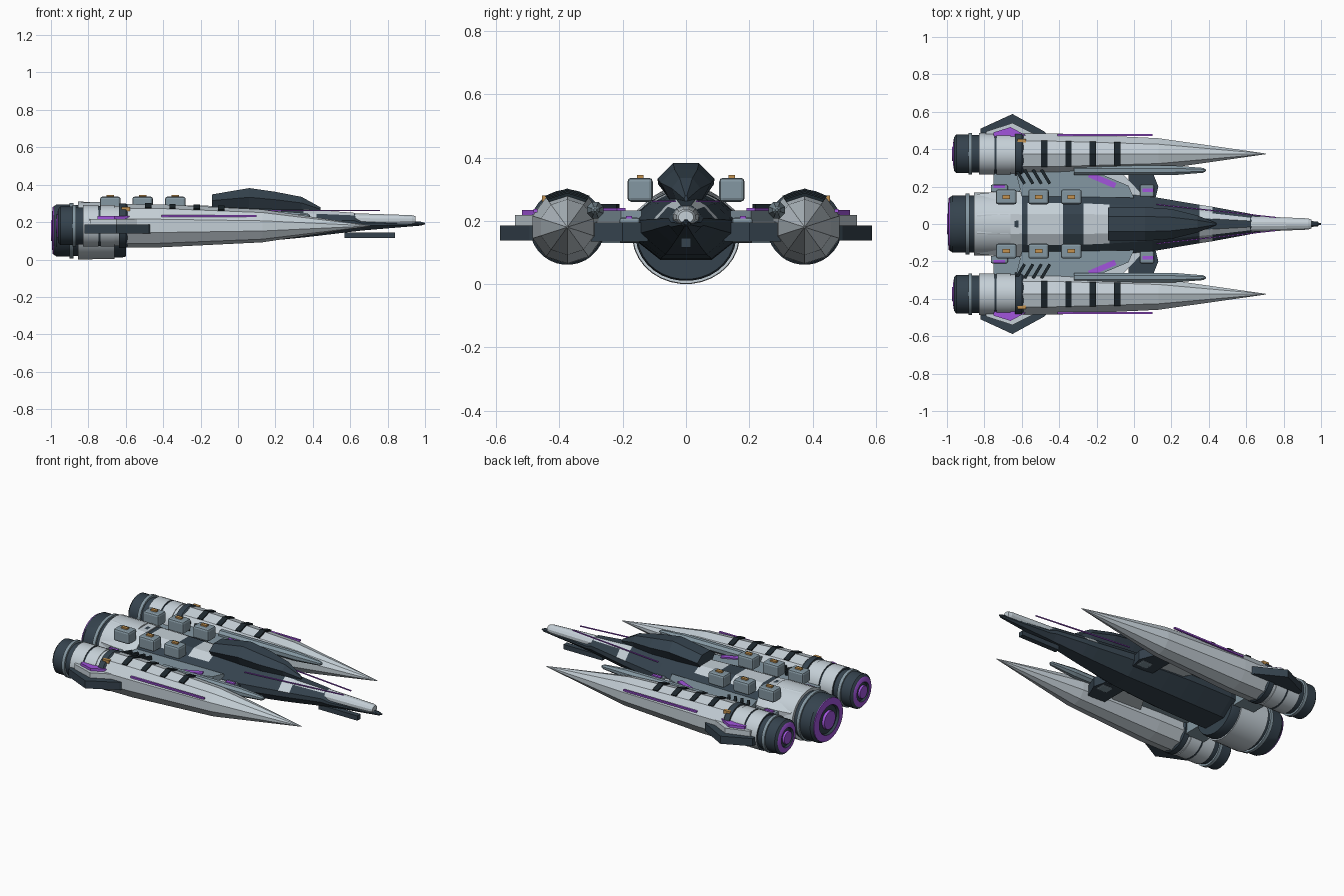
import bpy, bmesh
from math import sin, cos, pi
from mathutils import Vector

if "Cube" in bpy.data.objects:
    bpy.data.objects.remove(bpy.data.objects["Cube"])


def material(name, r, g, b):
    m = bpy.data.materials.new(name)
    m.diffuse_color = (r, g, b, 1)
    m.use_nodes = True
    m.node_tree.nodes["Principled BSDF"].inputs["Base Color"].default_value = m.diffuse_color
    return m


LIGHT = material("light_plating", 0.56, 0.63, 0.68)
STEEL = material("blue_steel", 0.23, 0.31, 0.36)
DARK = material("dark_armour", 0.035, 0.055, 0.075)
BLACK = material("black_trim", 0.012, 0.02, 0.026)
GLOW = material("purple_glow", 0.36, 0.09, 0.72)
AMBER = material("amber_lamp", 0.55, 0.29, 0.08)


def loft(name, rings, mats, pick=None, mirror=False, bevel=0, smooth=False):
    """Skin a list of equal-length rings and cap both ends."""
    mats = mats if isinstance(mats, list) else [mats]
    bm = bmesh.new()
    vs = [[bm.verts.new(p) for p in ring] for ring in rings]
    n = len(rings[0])
    for i in range(len(vs) - 1):
        for j in range(n):
            k = (j + 1) % n
            f = bm.faces.new((vs[i][j], vs[i][k], vs[i + 1][k], vs[i + 1][j]))
            f.material_index = pick(i, j) if pick else 0
    for i, ring in ((0, vs[0]), (len(vs) - 2, vs[-1])):
        f = bm.faces.new(ring)
        f.material_index = pick(i, -1) if pick else 0
    bmesh.ops.recalc_face_normals(bm, faces=bm.faces[:])
    me = bpy.data.meshes.new(name)
    bm.to_mesh(me)
    bm.free()
    for m in mats:
        me.materials.append(m)
    ob = bpy.data.objects.new(name, me)
    bpy.context.collection.objects.link(ob)
    if smooth:
        bpy.ops.object.select_all(action='DESELECT')
        ob.select_set(True)
        bpy.context.view_layer.objects.active = ob
        bpy.ops.object.shade_smooth_by_angle(angle=0.6)
    if bevel:
        b = ob.modifiers.new("bevel", 'BEVEL')
        b.width, b.segments = bevel, 2
    if mirror:
        ob.modifiers.new("mirror", 'MIRROR').use_axis = (False, True, False)
    return ob


def plate(name, outline, z0, z1, mat, **kw):
    return loft(name, [[(x, y, z) for x, y in outline] for z in (z0, z1)], mat, **kw)


def box(name, c, s, mat, **kw):
    x, y, z = (v / 2 for v in s)
    out = [(c[0] + a * x, c[1] + b * y) for a, b in ((-1, -1), (1, -1), (1, 1), (-1, 1))]
    return plate(name, out, c[2] - z, c[2] + z, mat, **kw)


def strip(name, a, b, w, h, mat, **kw):
    """Thin bar from a to b, w across and h tall."""
    a, b = Vector(a), Vector(b)
    side = (b - a).cross(Vector((0, 0, 1))).normalized()
    up = side.cross(b - a).normalized()
    offs = [side * (i * w / 2) + up * (j * h / 2) for i, j in ((-1, -1), (1, -1), (1, 1), (-1, 1))]
    return loft(name, [[p + o for o in offs] for p in (a, b)], mat, **kw)


def ring(x, y, z, r, n, sy=1):
    return [(x, y + sy * r * cos(2 * pi * (j + .5) / n), z + r * sin(2 * pi * (j + .5) / n)) for j in range(n)]


def lathe(name, prof, y, z, mats, idx=None, n=32, sy=1, **kw):
    return loft(name, [ring(x, y, z, r, n, sy) for x, r in prof], mats,
                (lambda i, j: idx[i]) if idx else None, **kw)


# Main hull: ten-sided section, white panels on the upper faces
SECTION = [(.3, 1), (.62, .86), (1, .58), (1, .36), (.45, 0),
           (-.45, 0), (-1, .36), (-1, .58), (-.62, .86), (-.3, 1)]
HULL = [(-.66, .165, .08, .285), (-.57, .18, .076, .295), (-.38, .18, .078, .293),
        (-.27, .178, .08, .29), (-.13, .168, .085, .287), (.1, .145, .094, .28),
        (.35, .103, .118, .268), (.42, .092, .126, .264), (.62, .055, .15, .25),
        (.66, .048, .155, .225), (.985, .012, .182, .198)]
WHITE = {1: (9, 0, 8), 3: (9, 0, 8), 6: (0, 8, 1, 7), 7: (0, 8)}
loft("hull", [[(x, w * a, z0 + (z1 - z0) * b) for a, b in SECTION] for x, w, z0, z1 in HULL],
     [DARK, LIGHT], lambda i, j: int(j in WHITE.get(i, ())))

# Canopy
CANOPY = [(.45, 1), (1, .58), (.6, 0), (-.6, 0), (-1, .58), (-.45, 1)]
loft("canopy", [[(x, w * a, z0 + (z1 - z0) * b) for a, b in CANOPY] for x, w, z0, z1 in
                ((-.14, .088, .27, .348), (.06, .09, .265, .382), (.2, .08, .262, .362),
                 (.34, .045, .258, .335), (.44, .006, .255, .28))], DARK)

# Nose barrel, tip and gun below
lathe("nose_barrel", [(.6, .036), (.7, .034), (.93, .026), (.95, .02)], 0, .212, LIGHT, n=12, sy=1.2)
lathe("nose_tip", [(.93, .013), (.975, .012), (1.0, .004)], 0, .192, DARK, n=8)
box("nose_gun", (.705, 0, .13), (.27, .032, .03), DARK)
strip("nose_light_strip", (.12, .105, .262), (.76, .035, .262), .006, .006, GLOW, mirror=True)

# Main engine: housing, bands, nozzle, glow ring and core
lathe("main_engine", [(-.6, .14), (-.62, .145), (-.66, .145), (-.66, .153), (-.855, .155), (-.855, .138),
                      (-.88, .138), (-.88, .149), (-.9, .149), (-.9, .14), (-.97, .14), (-.985, .13),
                      (-.99, .13), (-.995, .09), (-.98, .085), (-.985, .06)],
      0, .155, [DARK, LIGHT, STEEL, GLOW], [0, 0, 1, 1, 1, 0, 2, 2, 2, 0, 0, 3, 3, 0, 0], sy=1.1, smooth=True)
lathe("main_engine_core", [(-.97, .06), (-1.0, .055)], 0, .155, GLOW, n=24, smooth=True)

# Upper rear fairing blending the hull into the engine
loft("rear_fairing", [[(x, w * a, z0 + (z1 - z0) * b) for a, b in SECTION] for x, w, z0, z1 in
                      ((-.84, .16, .09, .305), (-.66, .18, .09, .3), (-.6, .172, .09, .298))], [LIGHT, DARK],
     lambda i, j: int(j in (3, 4, 5)))

# Side nacelles: ten-sided spikes with engines
NY, NZ = .375, .18
loft("nacelle_body", [ring(x, NY, NZ, r, 10) for x, r in
                      ((-.63, .116), (-.42, .115), (.13, .088), (.705, .002))], LIGHT, mirror=True)
lathe("nacelle_engine", [(-.58, .1), (-.6, .119), (-.635, .119), (-.635, .108), (-.66, .108), (-.66, .112),
                         (-.735, .112), (-.735, .107), (-.745, .107), (-.745, .112), (-.83, .112), (-.83, .1),
                         (-.865, .1), (-.865, .112), (-.885, .112), (-.885, .104), (-.95, .104), (-.962, .09),
                         (-.967, .06), (-.955, .055), (-.96, .04)],
      NY, NZ, [DARK, LIGHT, STEEL, GLOW],
      [0, 0, 0, 1, 1, 1, 0, 0, 0, 1, 0, 0, 2, 2, 2, 0, 0, 3, 0, 0], smooth=True, mirror=True)
lathe("nacelle_engine_core", [(-.95, .042), (-.972, .038)], NY, NZ, GLOW, n=24, smooth=True, mirror=True)

# Ribs wrapped over each nacelle
for i in range(4):
    x = -.48 + .13 * i
    r = .116 - .0045 * i
    w = .017
    arc = [(cos(a) * q, sin(a) * q) for q, angles in
           ((r + .006, (.95, 1.57, 2.19)), (r - .03, (2.19, 1.57, .95))) for a in angles]
    loft(f"nacelle_rib_{i + 1}", [[(x + d, NY + y, NZ + z) for y, z in arc] for d in (-w, w)],
         BLACK, mirror=True)

# Nacelle lights, outer fins and their panels
strip("nacelle_light_strip", (-.41, .476, .232), (.1, .476, .232), .012, .01, GLOW, mirror=True)
plate("outer_fin", [(-.82, .43), (-.82, .51), (-.65, .588), (-.48, .495), (-.42, .43)], .138, .186,
      DARK, mirror=True)
plate("fin_panel", [(-.8, .45), (-.79, .495), (-.65, .54), (-.54, .485), (-.54, .44)], .186, .218,
      LIGHT, mirror=True)
plate("fin_glow", [(-.75, .455), (-.75, .49), (-.66, .518), (-.58, .475), (-.6, .455)], .216, .234,
      GLOW, mirror=True)
box("nacelle_lamp", (-.6, .445, .27), (.045, .02, .02), AMBER, mirror=True)

# Inboard gun pods
loft("gun_pod", [ring(x, .287, .234, r, 8) for x, r in
                 ((-.32, .028), (.21, .028), (.37, .014), (.385, .004))], STEEL, mirror=True)

# Wings joining the hull to the nacelles
plate("wing", [(-.64, .31), (-.6, .15), (0, .14), (-.03, .205), (-.28, .31)], .195, .232, STEEL, mirror=True)
plate("wing_front_plate", [(-.3, .31), (-.2, .14), (.06, .14), (-.1, .31)], .165, .2, LIGHT, mirror=True)
strip("wing_light", (-.24, .265, .234), (-.1, .205, .234), .03, .012, GLOW, mirror=True)
for i in range(4):
    x = -.63 + .045 * i
    strip(f"wing_vent_{i + 1}", (x, .29, .24), (x + .045, .215, .24), .016, .025, BLACK, mirror=True)

# Cross beams, front and rear
plate("front_beam", [(-.03, .12), (-.03, .3), (.09, .3), (.13, .2), (.11, .12)], .135, .195, DARK, mirror=True)
box("front_beam_block", (.07, .178, .17), (.075, .065, .08), STEEL, bevel=.008, mirror=True)
box("front_beam_light", (.075, .18, .212), (.06, .02, .008), GLOW, mirror=True)
box("rear_beam", (-.68, .23, .165), (.14, .16, .07), STEEL, mirror=True)
box("rear_beam_block", (-.72, .19, .19), (.09, .04, .05), STEEL, bevel=.006, mirror=True)
box("rear_beam_light", (-.72, .2, .217), (.06, .015, .008), GLOW, mirror=True)

# Dorsal equipment boxes with amber lamps
for i, x in enumerate((-.683, -.51, -.335)):
    box(f"dorsal_box_{i + 1}", (x, .145, .298), (.11, .08, .076), STEEL, bevel=.012, mirror=True)
    box(f"dorsal_lamp_{i + 1}", (x, .145, .339), (.04, .02, .012), AMBER, mirror=True)
